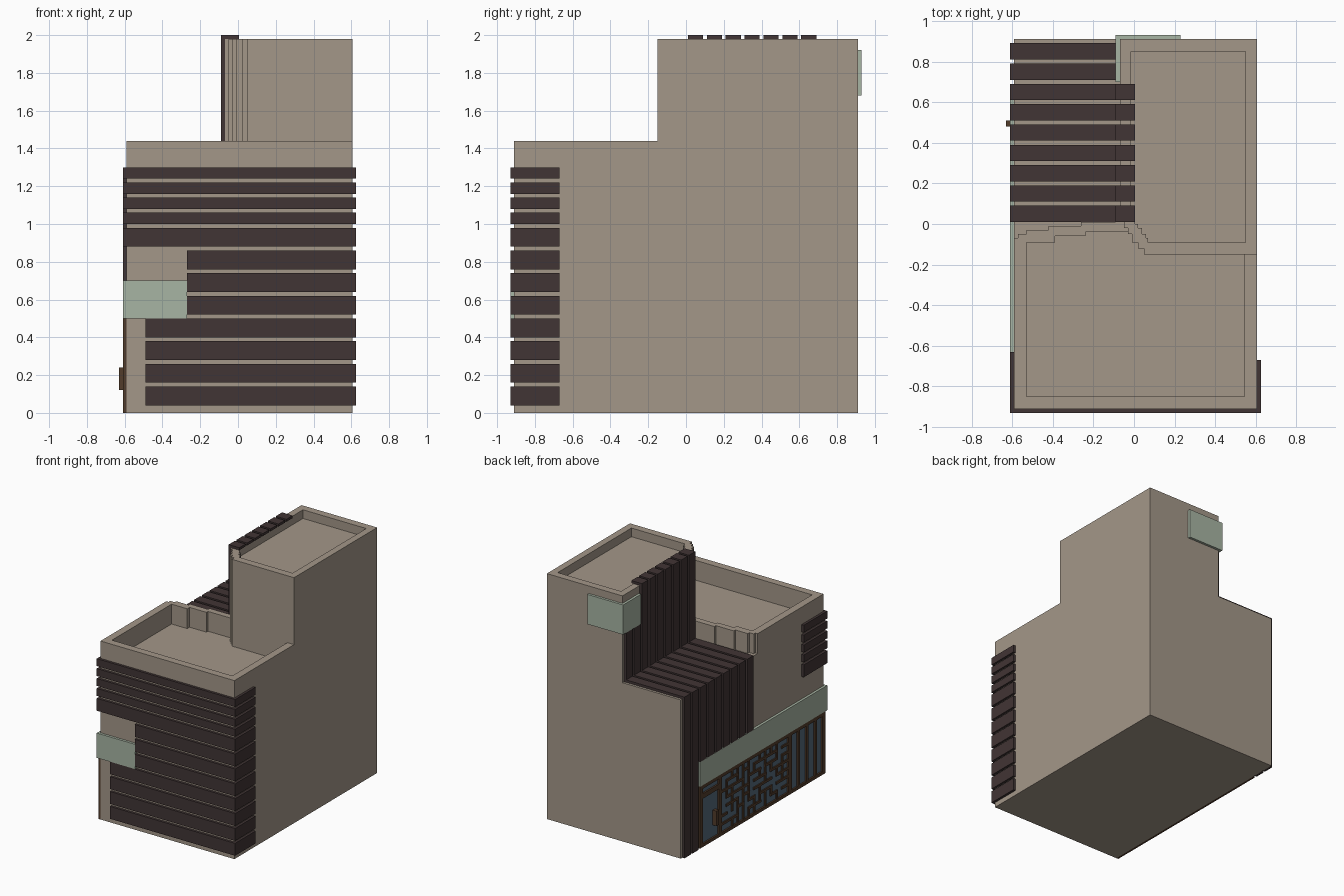
import bpy, bmesh, random

if "Cube" in bpy.data.objects:
    bpy.data.objects.remove(bpy.data.objects["Cube"])

random.seed(4)


def material(name, rgb):
    m = bpy.data.materials.new(name)
    m.diffuse_color = (*rgb, 1)
    m.use_nodes = True
    m.node_tree.nodes["Principled BSDF"].inputs["Base Color"].default_value = m.diffuse_color
    return m


TAN = material("tan wall", (0.37, 0.31, 0.25))
DARK = material("dark slat", (0.053, 0.035, 0.035))
GREEN = material("pale green sign", (0.39, 0.46, 0.37))
BROWN = material("brown frame", (0.085, 0.045, 0.024))
GLASS = material("blue glass", (0.09, 0.14, 0.20))


def prism(poly, a, b, axis="z"):
    """Extrude a flat outline from a to b, along z (xy outline) or y (xz outline)."""
    place = (lambda p, h: (p[0], p[1], h)) if axis == "z" else (lambda p, h: (p[0], h, p[1]))
    n = len(poly)
    verts = [place(p, a) for p in poly] + [place(p, b) for p in poly]
    faces = [tuple(range(n)), tuple(range(n, 2 * n))]
    faces += [(i, (i + 1) % n, n + (i + 1) % n, n + i) for i in range(n)]
    return verts, faces


def box(x0, x1, y0, y1, z0, z1):
    return prism([(x0, y0), (x1, y0), (x1, y1), (x0, y1)], z0, z1)


def ring(outer, inner, z0, z1):
    """Closed wall between two outlines with equal point counts."""
    n = len(outer)
    verts = [(*p, z) for z in (z0, z1) for p in outer + inner]
    faces = []
    for i in range(n):
        j = (i + 1) % n
        faces += [(i, j, 2 * n + j, 2 * n + i), (n + i, n + j, 3 * n + j, 3 * n + i),
                  (2 * n + i, 2 * n + j, 3 * n + j, 3 * n + i), (i, j, n + j, n + i)]
    return verts, faces


def part(name, mat, solids):
    bm = bmesh.new()
    for verts, faces in solids:
        vs = [bm.verts.new(v) for v in verts]
        for f in faces:
            bm.faces.new([vs[i] for i in f])
    bmesh.ops.recalc_face_normals(bm, faces=bm.faces)
    me = bpy.data.meshes.new(name)
    bm.to_mesh(me)
    bm.free()
    me.materials.append(mat)
    ob = bpy.data.objects.new(name, me)
    bpy.context.collection.objects.link(ob)
    return ob


L, R, F, B = -0.59, 0.605, -0.91, 0.91      # main wall planes
STEP, ROOF, TOP = 1.28, 1.44, 1.98          # terrace, front roof, tower heights
TW = -0.07                                  # tower's left wall

# main block, whose top is the terrace and the front roof floor
part("main_block", TAN, [box(L, R, F, B, 0, STEP)])

# front roof parapet, with a stepped rear wall
outer = [(R, -0.15), (R, F), (L, F), (L, -0.07), (-0.57, -0.07), (-0.57, -0.05), (-0.53, -0.05),
         (-0.53, -0.03), (-0.42, -0.03), (-0.42, -0.01), (-0.26, -0.01), (-0.26, 0.01), (-0.02, 0.01)]
inner = [(-0.02, -0.04), (-0.24, -0.04), (-0.24, -0.06), (-0.39, -0.06), (-0.39, -0.09),
         (-0.53, -0.09), (-0.53, -0.85), (0.545, -0.85), (0.545, -0.15)]
part("front_parapet", TAN, [prism(outer + inner, STEP, ROOF)])

# rear tower with a stepped front left corner
t_out = [(R, -0.15), (R, B), (TW, B), (TW, 0.01), (-0.05, 0.01), (-0.05, -0.02), (-0.03, -0.02),
         (-0.03, -0.05), (-0.01, -0.05), (-0.01, -0.09), (0.02, -0.09), (0.02, -0.12),
         (0.05, -0.12), (0.05, -0.15)]
t_in = [(0.55, -0.09), (0.55, 0.85), (-0.015, 0.85), (-0.015, 0.02), (0.005, 0.02), (0.005, 0.0),
        (0.02, 0.0), (0.02, -0.02), (0.04, -0.02), (0.04, -0.05), (0.06, -0.05), (0.06, -0.07),
        (0.07, -0.07), (0.07, -0.09)]
part("tower", TAN, [prism(t_out, STEP, 1.91)])
part("tower_parapet", TAN, [ring(t_out, t_in, 1.91, TOP)])

# slats that climb the left wall, cross the terrace and climb the tower
slats = []
for i in range(9):
    y = 0.01 + 0.1 * i
    rear = i > 6
    z0 = 0 if rear else 0.70
    path = [(L, z0), (L - 0.02, z0), (L - 0.02, STEP + 0.02), (TW - 0.02, STEP + 0.02)]
    if rear:                                 # stops below the tower sign
        path += [(TW - 0.02, 1.68), (TW, 1.68)]
    else:                                    # hooks over the parapet
        path += [(TW - 0.02, TOP + 0.02), (0.005, TOP + 0.02), (0.005, TOP), (TW, TOP)]
    path += [(TW, STEP), (L, STEP)]
    slats.append(prism(path, y, y + 0.08, "y"))
part("climbing_slats", DARK, slats)

# horizontal louvres wrapped round the front corners
louvres = []
bands = [(0.04 + 0.12 * i, 0.14 + 0.12 * i) for i in range(8)]
bands += [(1.0 + 0.08 * i, 1.06 + 0.08 * i) for i in range(4)]
for i, (z0, z1) in enumerate(bands):
    right = [(R, -0.67), (R + 0.02, -0.67), (R + 0.02, F - 0.02)]
    if i >= 7:
        left = [(L - 0.02, F - 0.02), (L - 0.02, -0.63), (L, -0.63), (L, F)]
    else:
        x = -0.49 if i < 4 else -0.27
        left = [(x, F - 0.02), (x, F)]
    louvres.append(prism(right + left + [(R, F)], z0, z1))
part("front_louvres", DARK, louvres)

# blank sign boards wrapped round corners
part("shop_sign", GREEN, [prism([(L, 0.69), (L - 0.02, 0.69), (L - 0.02, F - 0.02),
                                 (-0.27, F - 0.02), (-0.27, F), (L, F)], 0.50, 0.70)])
part("tower_sign", GREEN, [prism([(TW, 0.70), (TW - 0.02, 0.70), (TW - 0.02, B + 0.02),
                                  (0.23, B + 0.02), (0.23, B), (TW, B)], 1.68, 1.92)])

# shop front: glass, frame, mullions and door handle
part("shop_glass", GLASS, [box(L - 0.005, L, -0.90, 0.68, 0.01, 0.50)])
X = L - 0.018
frame = [box(X, L, y - 0.02, y + 0.02, 0, 0.50) for y in (0.67, 0.43, -0.46, -0.89)]
frame += [box(X, L, y - 0.012, y + 0.012, 0, 0.50) for y in (-0.57, -0.68, -0.79)]
frame += [box(X, L, -0.90, 0.68, 0, 0.025), box(X, L, -0.90, 0.68, 0.47, 0.50),
          box(X, L, 0.43, 0.67, 0.39, 0.43)]
part("shop_frame", BROWN, frame)
part("door_handle", BROWN, [box(L - 0.04, L - 0.005, 0.48, 0.51, 0.12, 0.24)])

# irregular lattice over the middle window
cols, rows = 12, 7
ys = [-0.44 + 0.85 * i / cols for i in range(cols + 1)]
zs = [0.02 + 0.46 * i / rows for i in range(rows + 1)]
bars, w = [], 0.010
for i in range(cols):
    for j in range(rows):
        if j and random.random() < 0.62:
            bars.append(box(X + 0.003, L, ys[i] - w, ys[i + 1] + w, zs[j] - w, zs[j] + w))
        if i and random.random() < 0.55:
            bars.append(box(X + 0.004, L, ys[i] - w, ys[i] + w, zs[j] - w, zs[j + 1] + w))
part("window_lattice", BROWN, bars)
